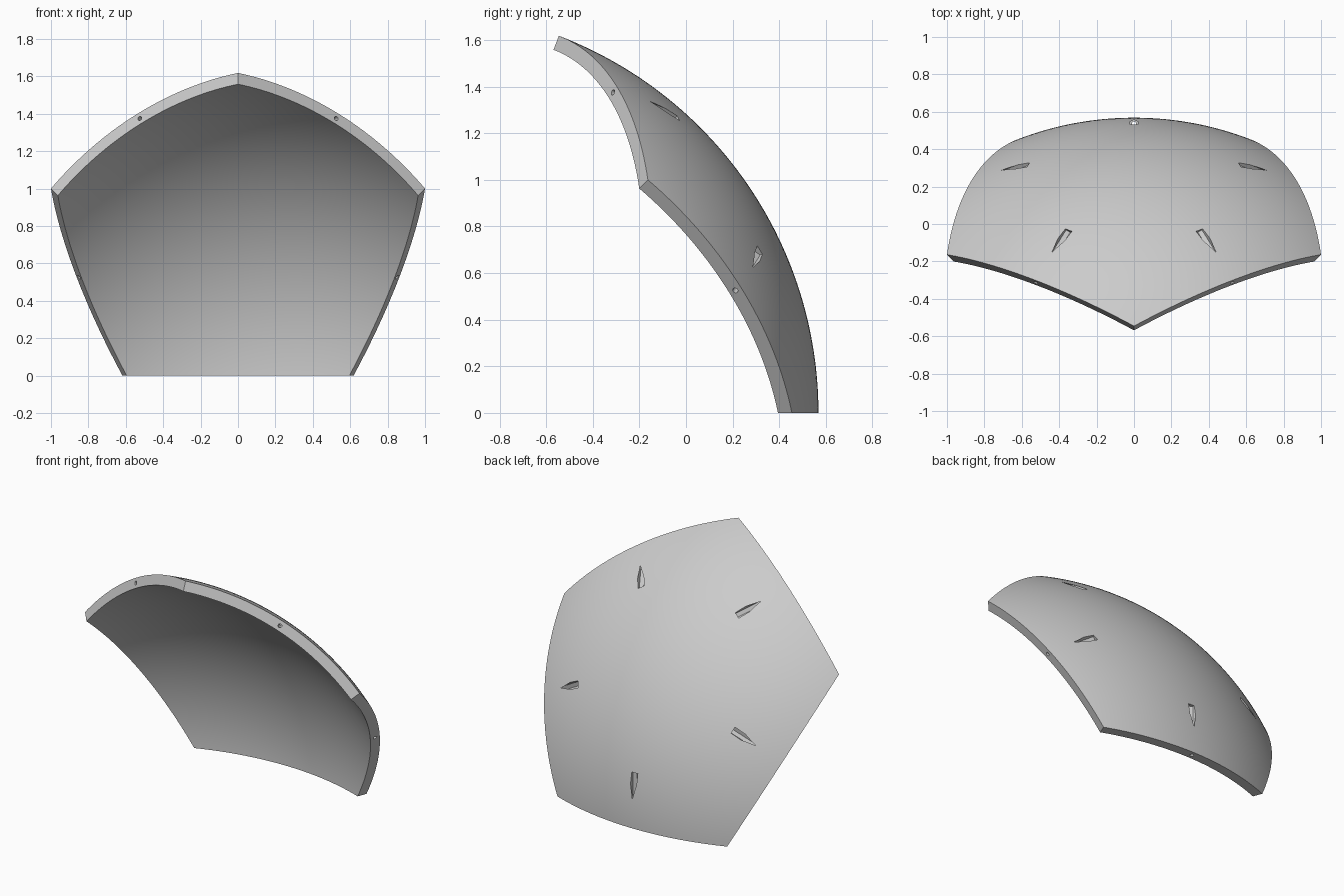
import bpy, bmesh, math
from mathutils import Vector, Matrix

if "Cube" in bpy.data.objects:
    bpy.data.objects.remove(bpy.data.objects["Cube"])

PHI = (1 + math.sqrt(5)) / 2
R_OUT = math.sqrt(3)              # outer sphere radius
RATIO = 0.963                     # inner radius / outer radius
CENTRE = Vector((0, -(R_OUT + RATIO / PHI) / 2, 0))

# Pentagon corners, measured from the sphere centre
corners = [Vector(p) for p in ((1 / PHI, PHI, 0), (1, 1, 1), (0, 1 / PHI, PHI),
                               (-1, 1, 1), (-1 / PHI, PHI, 0))]

grey = bpy.data.materials.new("light grey")
grey.use_nodes = True
colour = (0.6, 0.6, 0.6, 1)
grey.diffuse_color = colour
grey.node_tree.nodes["Principled BSDF"].inputs["Base Color"].default_value = colour


def make_object(name, bm):
    bmesh.ops.recalc_face_normals(bm, faces=bm.faces)
    mesh = bpy.data.meshes.new(name)
    bm.to_mesh(mesh)
    bm.free()
    mesh.materials.append(grey)
    obj = bpy.data.objects.new(name, mesh)
    obj.location = CENTRE
    bpy.context.collection.objects.link(obj)
    return obj


# Curved pentagonal panel: fan, subdivide, project on the sphere, thicken
bm = bmesh.new()
hub = bm.verts.new(sum(corners, Vector()) / 5)
rim = [bm.verts.new(c) for c in corners]
for i in range(5):
    bm.faces.new((hub, rim[i], rim[(i + 1) % 5]))
bmesh.ops.subdivide_edges(bm, edges=bm.edges[:], cuts=31, use_grid_fill=True)
for v in bm.verts:
    v.co = v.co.normalized() * R_OUT
outer = bm.faces[:]
copy = bmesh.ops.duplicate(bm, geom=bm.verts[:] + bm.edges[:] + outer)
inner_verts = [g for g in copy["geom"] if isinstance(g, bmesh.types.BMVert)]
bmesh.ops.scale(bm, vec=(RATIO,) * 3, verts=inner_verts)
bmesh.ops.bridge_loops(bm, edges=[e for e in bm.edges if e.is_boundary])
panel = make_object("curved_panel", bm)


def edge_bores(name, radius, start, end, height, sides):
    """One bore per side, running square to that side's rim face."""
    bm = bmesh.new()
    for i in range(5):
        a, b = corners[i], corners[(i + 1) % 5]
        up = (a + b).normalized()
        inward = a.cross(b).normalized()
        if inward.dot(sum(corners, Vector())) < 0:
            inward.negate()
        across = up.cross(inward)
        frame = Matrix((across, up, inward)).transposed().to_4x4()
        frame.translation = up * height + inward * (start + end) / 2
        bmesh.ops.create_cone(bm, cap_ends=True, segments=sides, radius1=radius,
                              radius2=radius, depth=end - start, matrix=frame)
    obj = make_object(name, bm)
    obj.hide_render = True
    return obj


# Pointed pockets on the outside and small pin holes in the rim
cutters = [edge_bores("pocket_cutter", 0.025, 0.13, 0.35, 1.697, 6),
           edge_bores("pin_hole_cutter", 0.012, -0.05, 0.2, 1.70, 12)]

bpy.ops.object.select_all(action='DESELECT')
bpy.context.view_layer.objects.active = panel
panel.select_set(True)
for cutter in cutters:
    mod = panel.modifiers.new(cutter.name, 'BOOLEAN')
    mod.operation = 'DIFFERENCE'
    mod.solver = 'EXACT'
    mod.object = cutter
    bpy.context.view_layer.update()
    bpy.ops.object.modifier_apply(modifier=mod.name)
    bpy.data.objects.remove(cutter)
bpy.ops.object.shade_smooth_by_angle(angle=math.radians(25))
